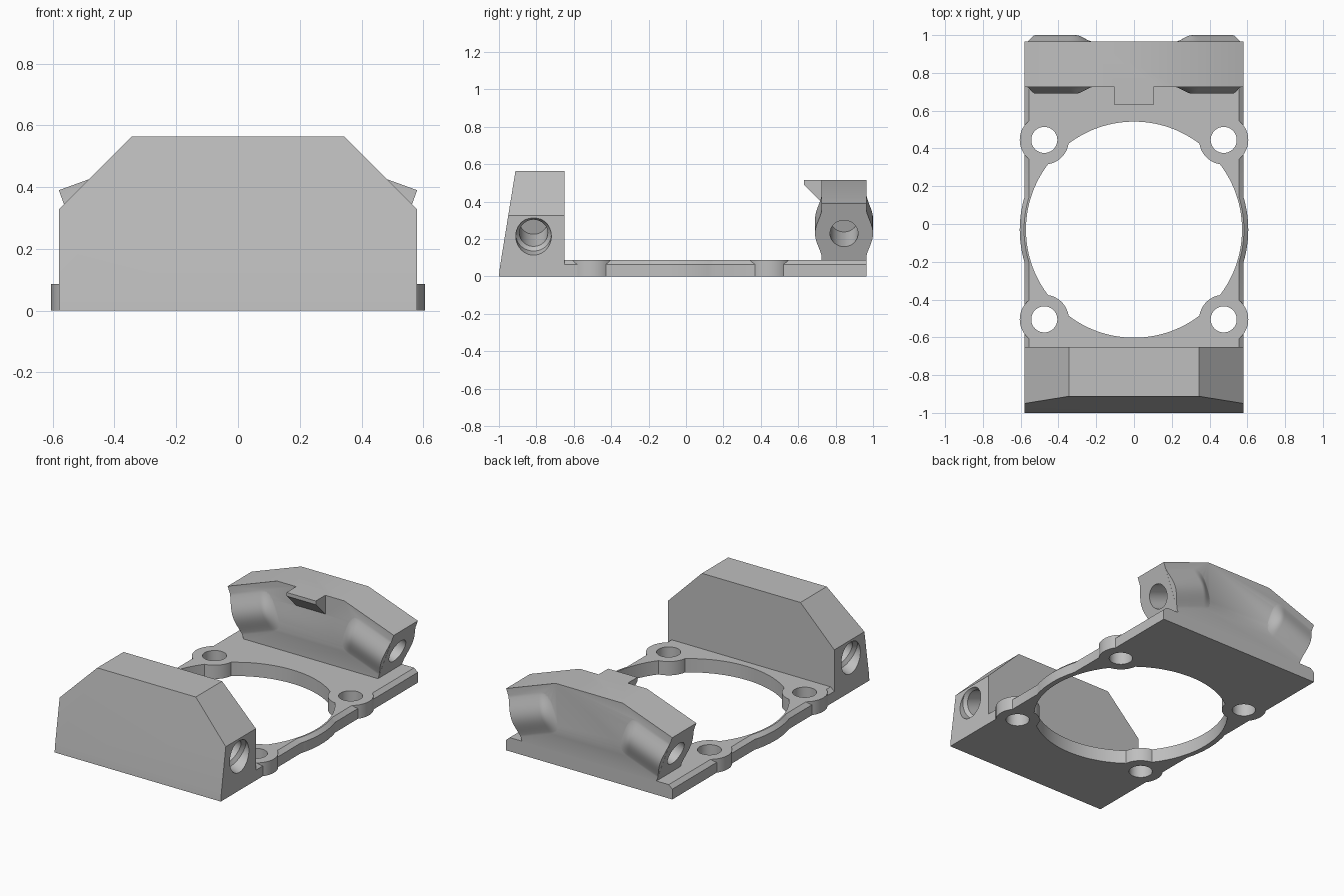
import bpy, bmesh, math
from mathutils import Vector

cube = bpy.data.objects.get("Cube")
if cube:
    bpy.data.objects.remove(cube, do_unlink=True)

grey = bpy.data.materials.new("mid_grey")
grey.use_nodes = True
COLOUR = (0.52, 0.52, 0.52, 1)
grey.diffuse_color = COLOUR
for node in grey.node_tree.nodes:
    if node.type == 'BSDF_PRINCIPLED':
        node.inputs["Base Color"].default_value = COLOUR


def finish(name, bm):
    bmesh.ops.recalc_face_normals(bm, faces=bm.faces)
    mesh = bpy.data.meshes.new(name)
    bm.to_mesh(mesh)
    bm.free()
    mesh.materials.append(grey)
    obj = bpy.data.objects.new(name, mesh)
    bpy.context.collection.objects.link(obj)
    return obj


def loft(name, sections):
    """Closed solid through a list of equal-length point loops."""
    bm = bmesh.new()
    loops = [[bm.verts.new(p) for p in s] for s in sections]
    n = len(loops[0])
    for a, b in zip(loops, loops[1:]):
        for i in range(n):
            j = (i + 1) % n
            bm.faces.new((a[i], a[j], b[j], b[i]))
    bm.faces.new(loops[0])
    bm.faces.new(loops[-1])
    return finish(name, bm)


def prism_y(name, outline, y0, y1):
    return loft(name, [[(x, y, z) for x, z in outline] for y in (y0, y1)])


def prism_x(name, outline, x0, x1):
    return loft(name, [[(x, y, z) for y, z in outline] for x in (x0, x1)])


def lathe(name, origin, axis, profile, n=64):
    """Round solid; profile lists (distance along axis, radius)."""
    axis = Vector(axis).normalized()
    u = axis.orthogonal().normalized()
    v = axis.cross(u)
    turn = [2 * math.pi * i / n for i in range(n)]
    return loft(name, [[Vector(origin) + axis * d + (u * math.cos(a) + v * math.sin(a)) * r
                        for a in turn] for d, r in profile])


def combine(target, other, operation):
    mod = target.modifiers.new("combine", 'BOOLEAN')
    mod.operation = operation
    mod.solver = 'EXACT'
    mod.object = other
    bpy.context.view_layer.objects.active = target
    bpy.ops.object.modifier_apply(modifier=mod.name)
    bpy.data.objects.remove(other, do_unlink=True)


def mirrored(half):
    return half + [(-x, z) for x, z in reversed(half)]


# Base plate with chamfered long edges, round rim and four screw bosses
T, CH = 0.087, 0.065
CY = -0.03
plate = prism_y("base_plate", mirrored([(0.58, 0), (0.58, CH), (0.555, T)]), -0.65, 0.965)
rim = lathe("rim", (0, CY, 0), (0, 0, 1), [(0, 0.605), (CH, 0.605), (T, 0.582)], 128)
combine(plate, rim, 'UNION')
bore = lathe("bore", (0, CY, -0.1), (0, 0, 1), [(0, 0.572), (0.4, 0.572)], 128)
combine(plate, bore, 'DIFFERENCE')
spots = [(sx * 0.475, CY + sy * 0.475, 0) for sx in (1, -1) for sy in (1, -1)]
for spot in spots:
    combine(plate, lathe("boss", spot, (0, 0, 1), [(0, 0.13), (T, 0.13)]), 'UNION')
for spot in spots:
    hole = lathe("screw_hole", Vector(spot) - Vector((0, 0, 0.1)), (0, 0, 1),
                 [(0, 0.069), (0.4, 0.069)], 48)
    combine(plate, hole, 'DIFFERENCE')

# Front block: leaning face, chamfered shoulders
front = prism_x("front_block", [(-1, 0), (-0.995, 0.05), (-0.912, 0.563), (-0.65, 0.563), (-0.65, 0)],
                -0.6, 0.6)
shape = prism_y("shoulder_shape", mirrored([(0.58, -0.1), (0.58, 0.327), (0.344, 0.563), (0.3, 0.607)]),
                -1.2, -0.4)
combine(front, shape, 'INTERSECT')

# Rear block with ends leaning inward and a wedge catch
rear = prism_y("rear_block", mirrored([(0.465, 0.075), (0.58, 0.39), (0.235, 0.515)]), 0.725, 0.965)
catch = prism_x("catch", [(0.63, 0.515), (0.63, 0.492), (0.725, 0.397), (0.75, 0.397), (0.75, 0.515)],
                -0.102, 0.102)
combine(rear, catch, 'UNION')

TILT = math.radians(20)
CENTRE_Y = 0.845
STEPS = 20


def swell(sx):
    """Rounded swelling around a tilted hole, fading out toward the middle."""
    inward = Vector((-sx * math.cos(TILT), 0, math.sin(TILT)))
    upward = Vector((sx * math.sin(TILT), 0, math.cos(TILT)))
    mouth = Vector((sx * 0.521, CENTRE_Y, 0.23))
    sections = []
    for s in [0] + [0.22 + 0.012 * k for k in range(9)]:
        fade = max(0, min(1, (0.316 - s) / 0.09))
        fade = fade * fade * (3 - 2 * fade)
        loop = []
        for side in (1, -1):
            for i in range(STEPS + 1):
                t = side * 0.16 * (2 * i / STEPS - 1)
                bump = 0.039 * fade * math.cos(math.pi * t / 0.32) ** 2
                loop.append(mouth + inward * s + upward * t + Vector((0, side * (0.116 + bump), 0)))
        sections.append(loop)
    return loft("swelling", sections)


for sx in (1, -1):
    inward = Vector((-sx * math.cos(TILT), 0, math.sin(TILT)))
    combine(rear, swell(sx), 'UNION')
    mouth = Vector((sx * 0.521, CENTRE_Y, 0.23))
    combine(rear, lathe("side_hole", mouth, inward, [(-0.1, 0.075), (0.23, 0.075)], 48), 'DIFFERENCE')
    mouth = Vector((sx * 0.58, -0.815, 0.215))
    combine(front, lathe("side_hole", mouth, inward,
                         [(-0.05, 0.095), (0.03, 0.095), (0.05, 0.076), (0.24, 0.076)], 48), 'DIFFERENCE')

# Smooth the round surfaces, keep the edges crisp
bpy.ops.object.select_all(action='DESELECT')
for obj in (plate, front, rear):
    obj.select_set(True)
bpy.context.view_layer.objects.active = plate
bpy.ops.object.shade_smooth_by_angle(angle=math.radians(25))
